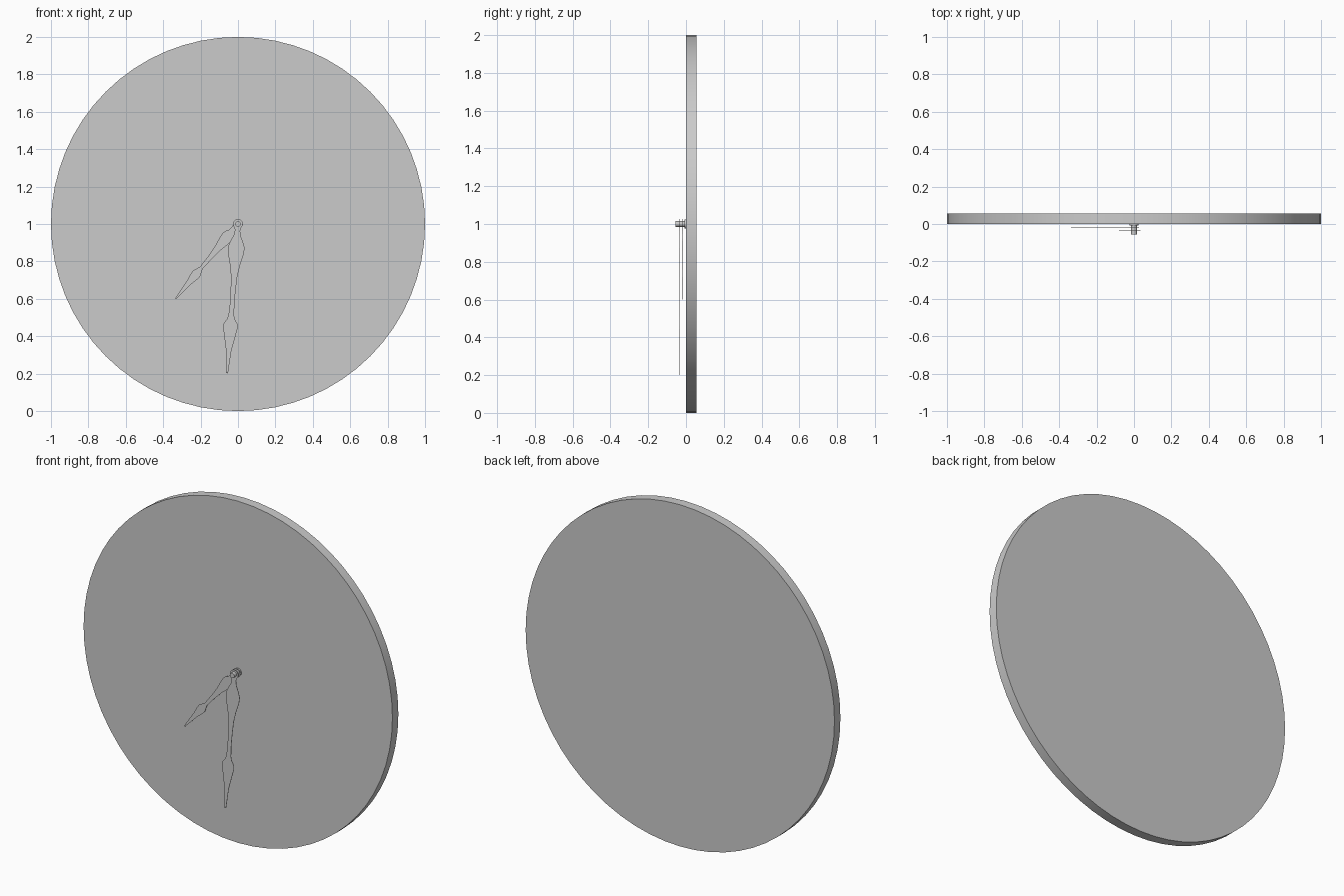
import bpy, bmesh, math
from mathutils import Matrix, Vector

if "Cube" in bpy.data.objects:
    bpy.data.objects.remove(bpy.data.objects["Cube"])

CENTRE_Z = 1.0


def disc(name, radius, y0, y1, sides):
    """Cylinder along y between y0 and y1, centred on the clock axis."""
    bpy.ops.mesh.primitive_cylinder_add(
        vertices=sides, radius=radius, depth=abs(y1 - y0),
        location=(0, (y0 + y1) / 2, CENTRE_Z), rotation=(math.pi / 2, 0, 0))
    ob = bpy.context.object
    ob.name = name
    bpy.ops.object.transform_apply(location=False, rotation=True, scale=True)
    bpy.ops.object.shade_smooth_by_angle(angle=math.radians(30))
    return ob


def hand(name, profile, angle, y, thickness=0.002, eye=0.026):
    """Flat symmetric hand; profile = (distance from axis, half width), pointing down."""
    right = [(w, -d) for d, w in profile]
    left = [(-x, z) for x, z in reversed(right)]
    # round eye over the pin
    arc = [(eye * math.cos(a), eye * math.sin(a))
           for a in (math.radians(230 - 280 * i / 16) for i in range(17))]
    bm = bmesh.new()
    verts = [bm.verts.new((x, 0, z)) for x, z in right + left + arc]
    face = bm.faces.new(verts)
    ext = bmesh.ops.extrude_face_region(bm, geom=[face])
    bmesh.ops.translate(bm, vec=Vector((0, thickness, 0)),
                        verts=[v for v in ext["geom"] if isinstance(v, bmesh.types.BMVert)])
    bmesh.ops.rotate(bm, verts=bm.verts, cent=(0, 0, 0),
                     matrix=Matrix.Rotation(angle, 3, 'Y'))
    bmesh.ops.recalc_face_normals(bm, faces=bm.faces)
    me = bpy.data.meshes.new(name)
    bm.to_mesh(me)
    bm.free()
    ob = bpy.data.objects.new(name, me)
    ob.location = (0, y - thickness / 2, CENTRE_Z)
    bpy.context.collection.objects.link(ob)
    return ob


# clock body
disc("clock_face", 1.0, 0.0, 0.055, 64)

# centre pin and its base washer
disc("centre_pin", 0.015, 0.0, -0.055, 24)
disc("pin_washer", 0.023, 0.0, -0.007, 24)

# hands
hand("hour_hand",
     [(0.035, 0.015), (0.055, 0.018), (0.075, 0.029), (0.09, 0.032), (0.12, 0.028),
      (0.17, 0.018), (0.23, 0.012), (0.285, 0.010), (0.305, 0.009), (0.325, 0.017),
      (0.345, 0.024), (0.365, 0.023), (0.41, 0.014), (0.52, 0.003)],
     math.radians(39.9), -0.017)
hand("minute_hand",
     [(0.035, 0.014), (0.06, 0.018), (0.09, 0.032), (0.125, 0.045), (0.16, 0.042),
      (0.22, 0.027), (0.28, 0.017), (0.36, 0.013), (0.43, 0.012), (0.49, 0.015),
      (0.51, 0.021), (0.535, 0.037), (0.555, 0.039), (0.61, 0.028), (0.68, 0.014),
      (0.80, 0.005)],
     math.radians(4.2), -0.034)
